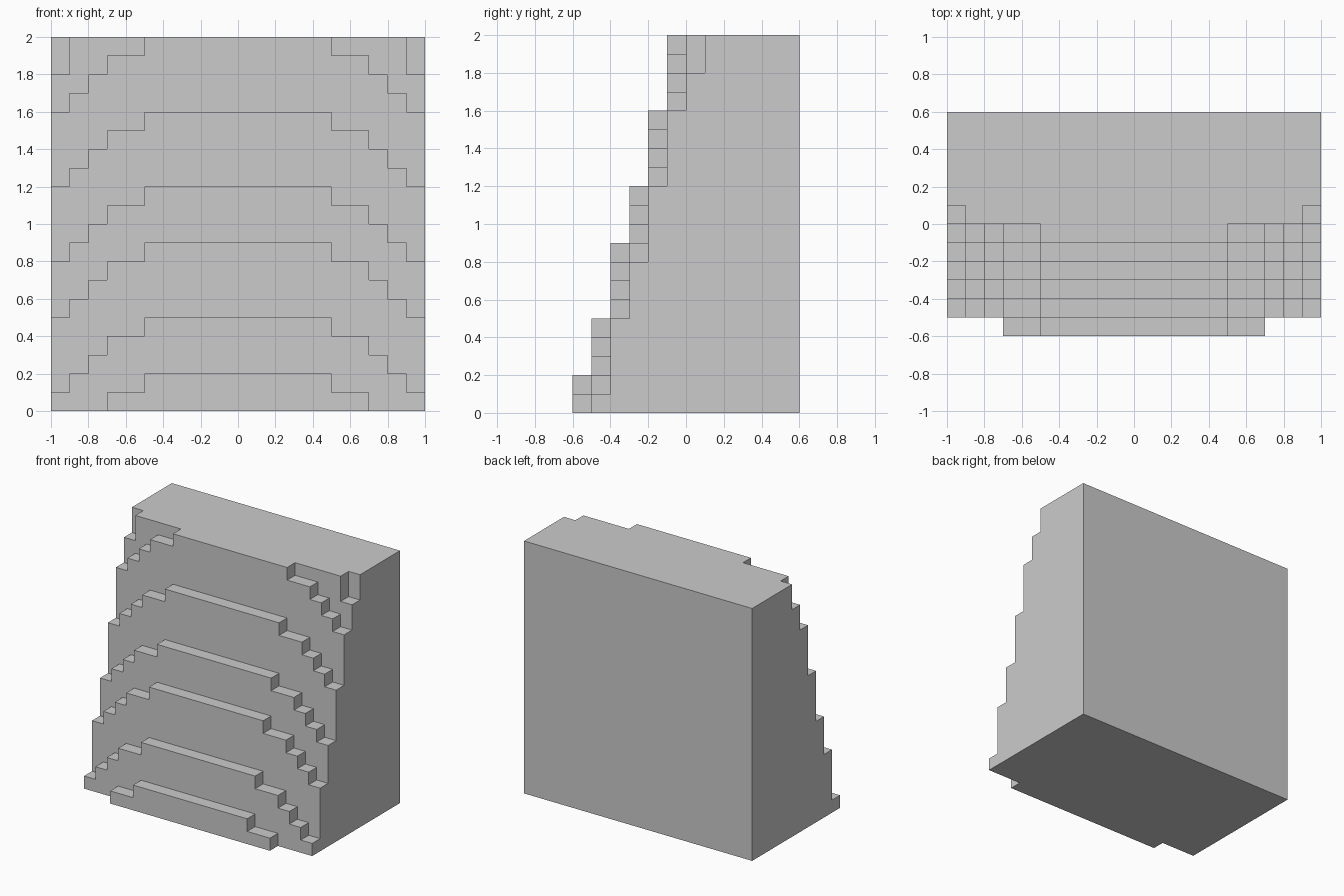
import bpy, bmesh

if "Cube" in bpy.data.objects:
    bpy.data.objects.remove(bpy.data.objects["Cube"])

# Column edges across the width, layer edges through the depth, level edges upwards (tenths)
XS = [-10, -9, -8, -7, -5, 5, 7, 8, 9, 10]
YS = [-6, -5, -4, -3, -2, -1, 0, 1, 6]
ZS = list(range(21))

# Heights of each layer from centre to side: every terrace drops one level per column
half = [[max(peak - drop, 0) for drop in range(5)] for peak in (2, 5, 9, 12, 16, 20)]
half.append([20, 20, 20, 20, 18])   # notched corners at the top
half.append([20] * 5)               # solid back
heights = [h[:0:-1] + h for h in half]   # mirror left / right


def filled(c):
    i, j, k = c
    return 0 <= i < len(XS) - 1 and 0 <= j < len(YS) - 1 and 0 <= k < heights[j][i]


def add_wall(bm, cell, axis, side):
    """Face on one side of a cell, wound outwards."""
    u, v = (axis + 1) % 3, (axis + 2) % 3
    corners = [(0, 0), (1, 0), (1, 1), (0, 1)]
    if not side:
        corners.reverse()
    verts = []
    for a, b in corners:
        p = list(cell)
        p[axis] += side
        p[u] += a
        p[v] += b
        verts.append(bm.verts.new((XS[p[0]] / 10, YS[p[1]] / 10, ZS[p[2]] / 10)))
    bm.faces.new(verts)


# Outer skin only: a wall wherever a filled cell meets empty space
bm = bmesh.new()
for j, row in enumerate(heights):
    for i, top in enumerate(row):
        for k in range(top):
            for axis in range(3):
                for side in (0, 1):
                    n = [i, j, k]
                    n[axis] += 1 if side else -1
                    if not filled(n):
                        add_wall(bm, (i, j, k), axis, side)

# Weld and merge flat regions into single faces
bmesh.ops.remove_doubles(bm, verts=bm.verts, dist=0.001)
bmesh.ops.dissolve_limit(bm, angle_limit=0.02, verts=bm.verts, edges=bm.edges)
bmesh.ops.recalc_face_normals(bm, faces=bm.faces)

mesh = bpy.data.meshes.new("terraced_slope")
bm.to_mesh(mesh)
bm.free()
bpy.context.collection.objects.link(bpy.data.objects.new("terraced_slope", mesh))
